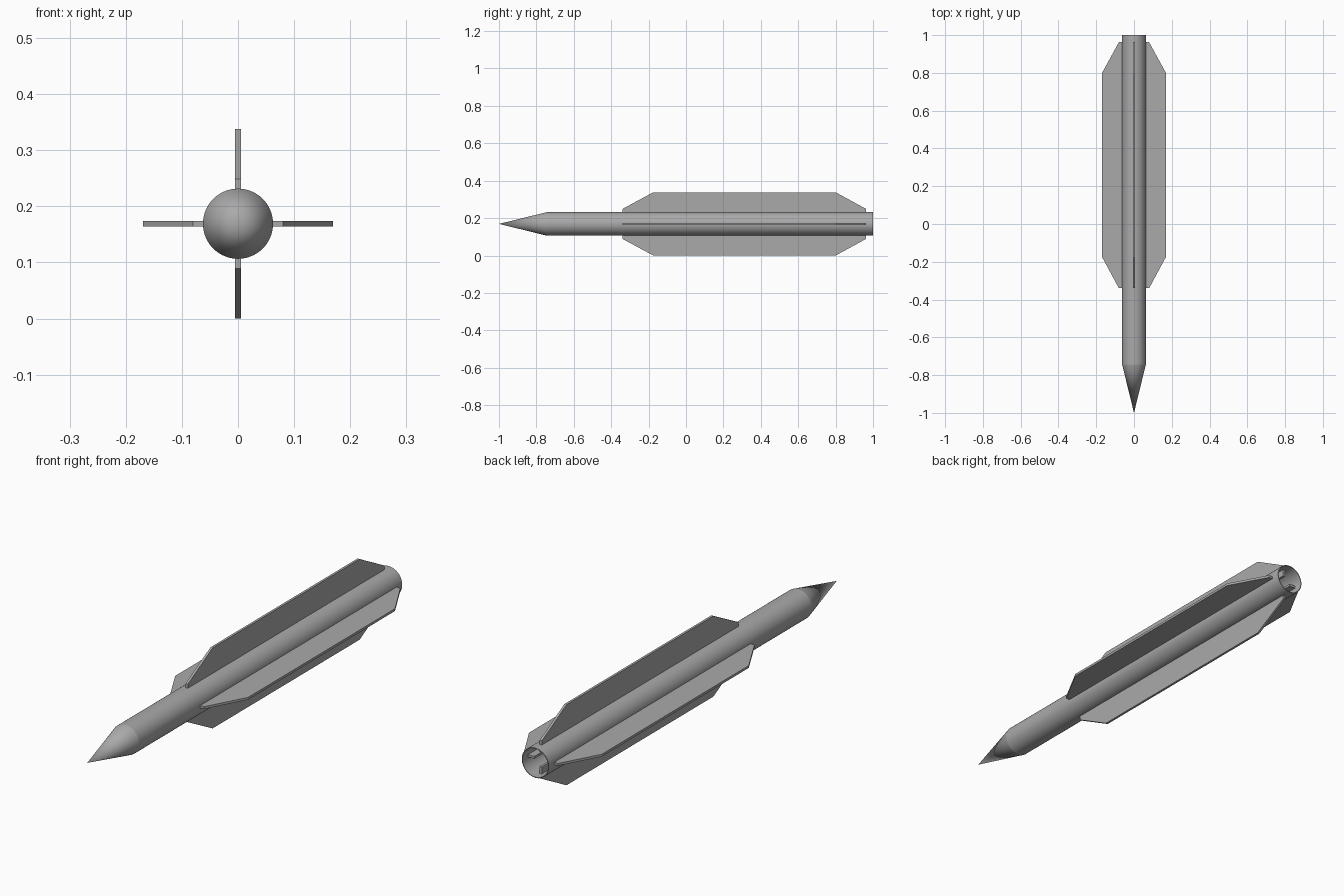
import bpy, bmesh, math
from mathutils import Matrix, Vector

cube = bpy.data.objects.get("Cube")
if cube:
    bpy.data.objects.remove(cube, do_unlink=True)

AXIS_Z = 0.169      # height of the body axis
RADIUS = 0.0625
SIDES = 64

grey = bpy.data.materials.new("plain grey")
grey.use_nodes = True
colour = (0.40, 0.40, 0.40, 1)
grey.diffuse_color = colour
grey.node_tree.nodes["Principled BSDF"].inputs["Base Color"].default_value = colour


def finish(name, bm):
    bmesh.ops.recalc_face_normals(bm, faces=bm.faces)
    mesh = bpy.data.meshes.new(name)
    bm.to_mesh(mesh)
    bm.free()
    mesh.materials.append(grey)
    obj = bpy.data.objects.new(name, mesh)
    bpy.context.collection.objects.link(obj)
    obj.location.z = AXIS_Z
    return obj


def lathe(name, profile):
    """Spin (radius, y) points around the long axis."""
    bm = bmesh.new()
    verts = [bm.verts.new((r, y, 0)) for r, y in profile]
    edges = [bm.edges.new(pair) for pair in zip(verts, verts[1:])]
    bmesh.ops.spin(bm, geom=verts + edges, cent=(0, 0, 0), axis=(0, 1, 0),
                   angle=math.tau, steps=SIDES, use_duplicate=False)
    bmesh.ops.remove_doubles(bm, verts=bm.verts, dist=1e-5)
    obj = finish(name, bm)
    bpy.ops.object.select_all(action='DESELECT')
    obj.select_set(True)
    bpy.context.view_layer.objects.active = obj
    bpy.ops.object.shade_smooth_by_angle(angle=math.radians(30))
    return obj


# Pointed nose and hollow tube with an open tail
lathe("nose_cone", [(0, -1), (RADIUS, -0.745), (0, -0.745)])
lathe("body_tube", [(RADIUS, -0.745), (RADIUS, 1), (RADIUS - 0.003, 1),
                    (RADIUS - 0.003, -0.745), (RADIUS, -0.745)])

# Four long fins with clipped corners, rooted inside the tube
FIN = [(0.03, -0.34), (0.08, -0.34), (0.169, -0.175),
       (0.169, 0.80), (0.08, 0.963), (0.03, 0.963)]
THICKNESS = 0.01


def fin(name, angle):
    bm = bmesh.new()
    face = bm.faces.new([bm.verts.new((r, y, -THICKNESS / 2)) for r, y in FIN])
    side = bmesh.ops.extrude_face_region(bm, geom=[face])["geom"]
    moved = [v for v in side if isinstance(v, bmesh.types.BMVert)]
    bmesh.ops.translate(bm, verts=moved, vec=Vector((0, 0, THICKNESS)))
    bmesh.ops.rotate(bm, verts=bm.verts, cent=(0, 0, 0),
                     matrix=Matrix.Rotation(angle, 3, 'Y'))
    finish(name, bm)


for i, place in enumerate(("left", "bottom", "right", "top")):
    fin(place + "_fin", i * math.pi / 2)
